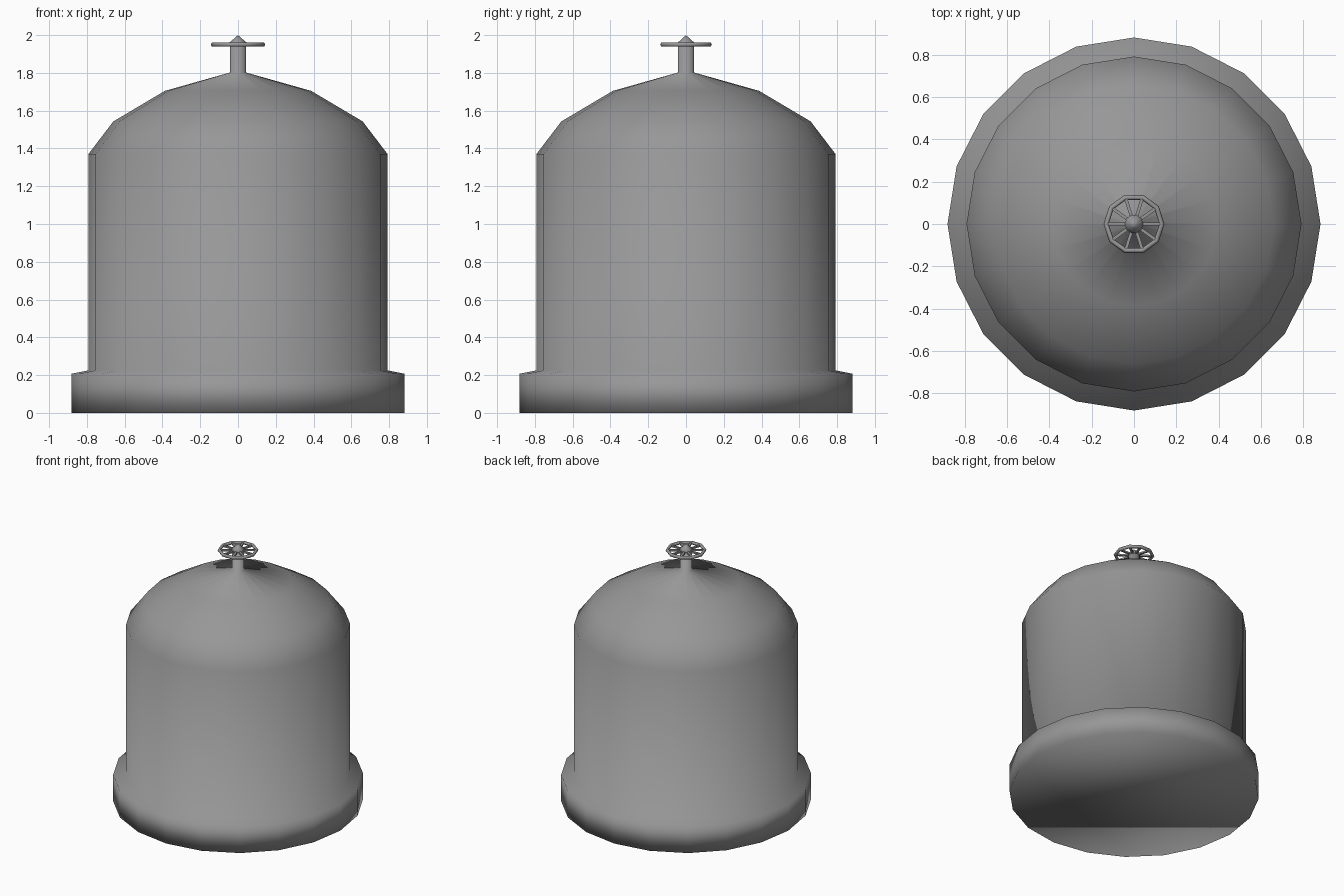
import bpy, bmesh, math
from mathutils import Matrix

if "Cube" in bpy.data.objects:
    bpy.data.objects.remove(bpy.data.objects["Cube"])

# Dark grey paint shared by all parts
paint = bpy.data.materials.new("dark_grey")
paint.diffuse_color = (0.31, 0.31, 0.31, 1)
paint.use_nodes = True
paint.node_tree.nodes["Principled BSDF"].inputs["Base Color"].default_value = paint.diffuse_color


def lathe(name, profile, sides, closed=False, angle=None):
    """Revolve (radius, z) points around the z axis."""
    bm = bmesh.new()
    rings = []
    for r, z in profile:
        if r == 0:
            rings.append([bm.verts.new((0, 0, z))] * sides)
        else:
            rings.append([bm.verts.new((r * math.cos(2 * math.pi * i / sides),
                                        r * math.sin(2 * math.pi * i / sides), z))
                          for i in range(sides)])
    pairs = list(zip(rings, rings[1:]))
    if closed:
        pairs.append((rings[-1], rings[0]))
    for a, b in pairs:
        for i in range(sides):
            j = (i + 1) % sides
            bm.faces.new(list(dict.fromkeys((a[i], a[j], b[j], b[i]))))
    # flat base when the profile starts off-axis
    if not closed and profile[0][0] > 0:
        bm.faces.new(rings[0][::-1])
    return finish(name, bm, angle)


def finish(name, bm, angle=None):
    bmesh.ops.recalc_face_normals(bm, faces=bm.faces)
    me = bpy.data.meshes.new(name)
    bm.to_mesh(me)
    bm.free()
    me.materials.append(paint)
    ob = bpy.data.objects.new(name, me)
    bpy.context.collection.objects.link(ob)
    bpy.context.view_layer.objects.active = ob
    bpy.ops.object.select_all(action='DESELECT')
    ob.select_set(True)
    if angle is None:
        bpy.ops.object.shade_smooth()
    else:
        bpy.ops.object.shade_smooth_by_angle(angle=math.radians(angle))
    return ob


# Tank with base flange, domed top and valve stem blending out of the dome
lathe("tank_body", [(0.882, 0), (0.882, 0.207), (0.792, 0.225), (0.792, 1.37),
                    (0.66, 1.543), (0.387, 1.705), (0.042, 1.802),
                    (0.042, 1.95), (0, 1.95)], 20)

# Pointed hub cap
lathe("hub_cap", [(0.044, 1.945), (0.044, 1.962), (0.018, 1.984), (0, 2.0)], 10, angle=50)

# Handwheel rim
lathe("handwheel_rim", [(0.144, 1.95), (0.138, 1.961), (0.126, 1.961),
                        (0.12, 1.95), (0.126, 1.939), (0.138, 1.939)], 10, closed=True)

# Spokes
bm = bmesh.new()
for k in range(10):
    m = (Matrix.Rotation(k * math.pi / 5, 4, 'Z')
         @ Matrix.Translation((0.08, 0, 1.95))
         @ Matrix.Diagonal((0.095, 0.015, 0.012, 1)))
    bmesh.ops.create_cube(bm, size=1, matrix=m)
finish("handwheel_spokes", bm, 30)
